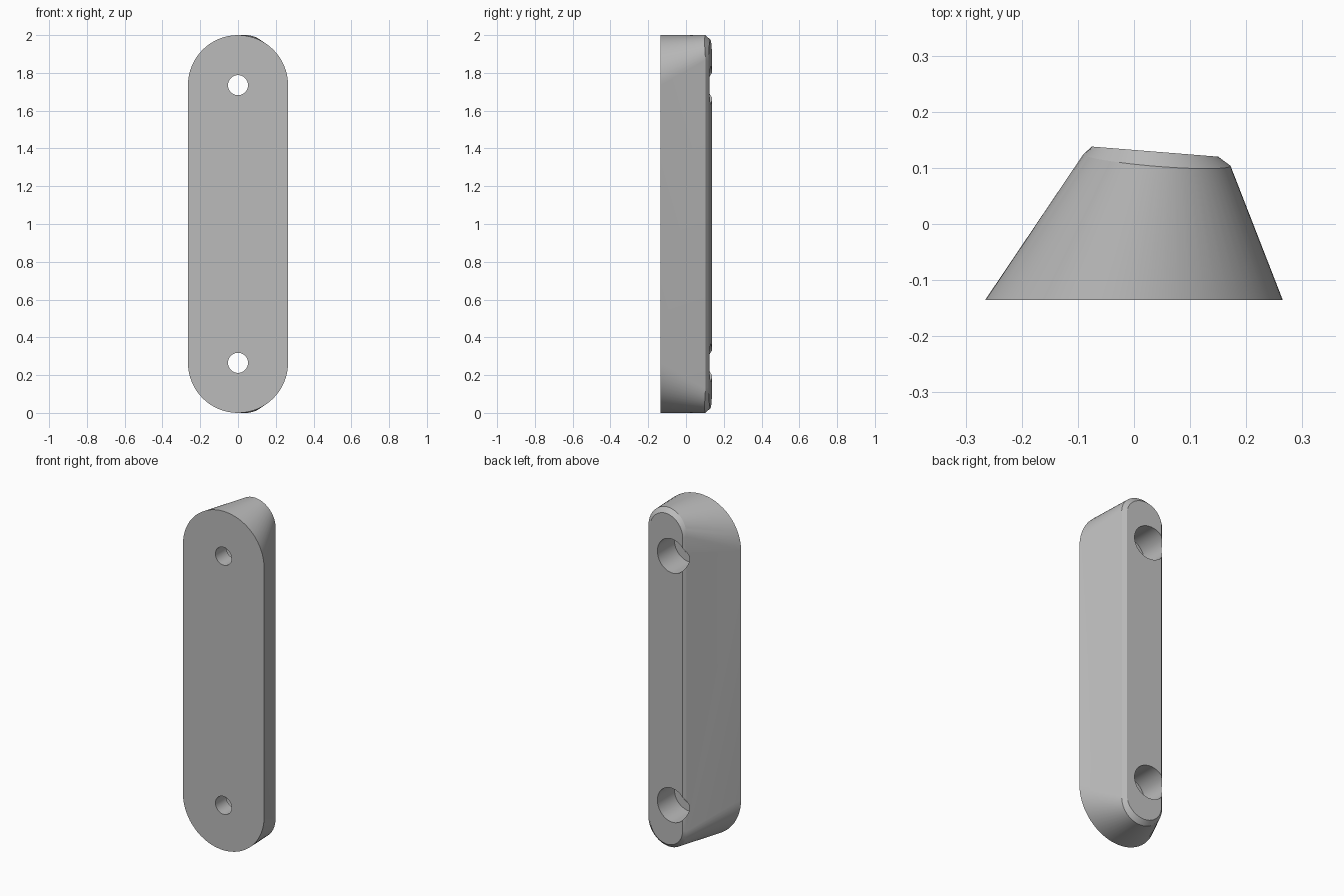
import bpy
import bmesh
from math import cos, sin, pi, radians

cube = bpy.data.objects.get("Cube")
if cube:
    bpy.data.objects.remove(cube, do_unlink=True)

grey = bpy.data.materials.new("plain grey")
grey.use_nodes = True
grey.diffuse_color = (0.5, 0.5, 0.5, 1)
grey.node_tree.nodes["Principled BSDF"].inputs["Base Color"].default_value = (0.5, 0.5, 0.5, 1)

FRONT_Y = -0.135
STEPS = 32


def back_plane(x):
    """Depth of the slanted back face."""
    return 0.132 - 0.08 * x


def ring(bm, centre_x, radius, margin, depth):
    """Upright rounded slot outline; depth(x, sine) gives y."""
    verts = []
    for end_z, start in ((2 - margin - radius, 0), (margin + radius, pi)):
        for i in range(STEPS + 1):
            a = start + pi * i / STEPS
            x = centre_x + radius * cos(a)
            verts.append(bm.verts.new((x, depth(x, abs(sin(a))), end_z + radius * sin(a))))
    return verts


# Tapered handle body with a chamfered, slanted back
bm = bmesh.new()
rings = [
    ring(bm, 0, 0.265, 0, lambda x, s: FRONT_Y),
    ring(bm, 0.041, 0.131, 0, lambda x, s: back_plane(x) - 0.0145 - 0.0115 * s),
    ring(bm, 0.0375, 0.1125, 0.025, lambda x, s: back_plane(x)),
]
for a, b in zip(rings, rings[1:]):
    for i in range(len(a)):
        j = (i + 1) % len(a)
        bm.faces.new((a[i], a[j], b[j], b[i]))
bm.faces.new(rings[0])
bm.faces.new(rings[-1])
bmesh.ops.recalc_face_normals(bm, faces=bm.faces)
mesh = bpy.data.meshes.new("handle_body")
bm.to_mesh(mesh)
bm.free()
body = bpy.data.objects.new("handle_body", mesh)
bpy.context.collection.objects.link(body)
mesh.materials.append(grey)


def drill(name, radius, y0, y1, z):
    """Cut a round hole along y through the body."""
    bpy.ops.mesh.primitive_cylinder_add(vertices=48, radius=radius, depth=y1 - y0,
                                        location=(0, (y0 + y1) / 2, z), rotation=(pi / 2, 0, 0))
    cutter = bpy.context.object
    cutter.name = name
    cutter.data.materials.append(grey)
    mod = body.modifiers.new(name, "BOOLEAN")
    mod.object = cutter
    mod.solver = "EXACT"
    bpy.context.view_layer.objects.active = body
    bpy.ops.object.modifier_apply(modifier=name)
    bpy.data.objects.remove(cutter, do_unlink=True)


# Screw holes with wide counterbores at the back
for label, z in (("lower", 0.265), ("upper", 1.735)):
    drill(label + "_screw_hole", 0.053, -0.3, 0.3, z)
    drill(label + "_counterbore", 0.1, -0.035, 0.3, z)

bpy.ops.object.select_all(action="DESELECT")
body.select_set(True)
bpy.context.view_layer.objects.active = body
bpy.ops.object.shade_smooth_by_angle(angle=radians(20))
